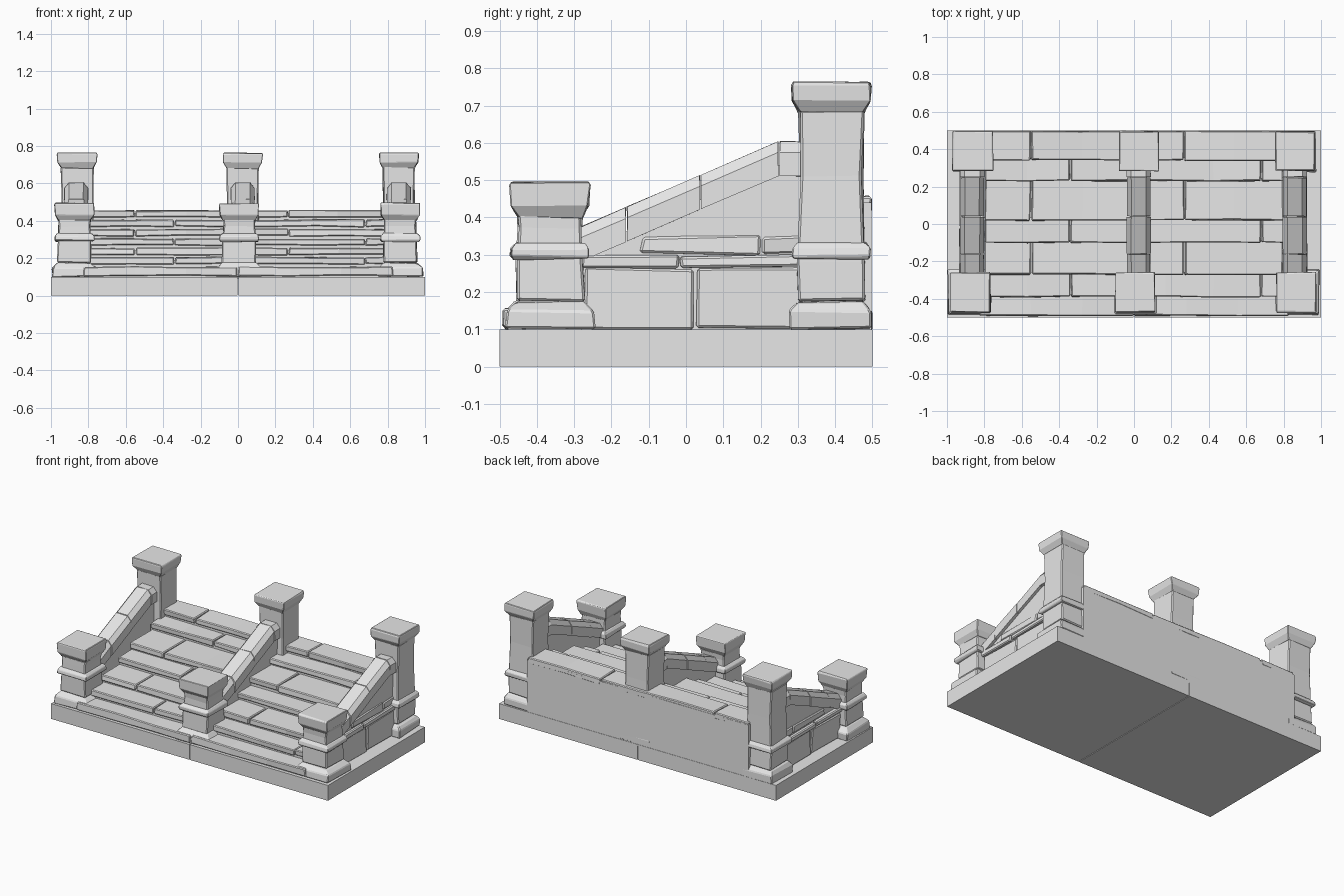
import bpy, bmesh, random
from mathutils import Vector

random.seed(7)
if "Cube" in bpy.data.objects:
    bpy.data.objects.remove(bpy.data.objects["Cube"], do_unlink=True)

# One stone colour for everything
stone = bpy.data.materials.new("grey stone")
stone.use_nodes = True
GREY = (0.8, 0.8, 0.8, 1)
stone.diffuse_color = GREY
stone.node_tree.nodes["Principled BSDF"].inputs["Base Color"].default_value = GREY


def loft(name, rings, rough=0.0, bevel=0.0):
    """Skin a list of matching rings, close both ends, roughen the corners."""
    bm = bmesh.new()

    def place(p):
        v = Vector(p) + Vector(random.uniform(-rough, rough) for _ in range(3))
        v.x = max(-1, min(1, v.x))
        v.y = max(-0.5, min(0.5, v.y))
        return bm.verts.new(v)

    loops = [[place(p) for p in ring] for ring in rings]
    for a, b in zip(loops, loops[1:]):
        for i in range(len(a)):
            j = (i + 1) % len(a)
            bm.faces.new((a[i], a[j], b[j], b[i]))
    bm.faces.new(loops[0])
    bm.faces.new(loops[-1])
    bmesh.ops.recalc_face_normals(bm, faces=bm.faces)
    mesh = bpy.data.meshes.new(name)
    bm.to_mesh(mesh)
    bm.free()
    mesh.materials.append(stone)
    obj = bpy.data.objects.new(name, mesh)
    bpy.context.collection.objects.link(obj)
    if bevel:
        mod = obj.modifiers.new("worn edges", "BEVEL")
        mod.width = bevel
        mod.segments = 1
        mod.limit_method = "ANGLE"
    return obj


def prism(name, outline, x0, x1, cuts=1, **kw):
    """Extrude a (y, z) outline along x."""
    xs = [x0 + (x1 - x0) * i / cuts for i in range(cuts + 1)]
    return loft(name, [[(x, y, z) for y, z in outline] for x in xs], **kw)


def box(name, x, y, z, **kw):
    outline = [(y[0], z[0]), (y[1], z[0]), (y[1], z[1]), (y[0], z[1])]
    return prism(name, outline, x[0], x[1], **kw)


def square_post(name, cx, cy, profile, **kw):
    """Stack square rings given as (half width, height)."""
    corners = ((-1, -1), (1, -1), (1, 1), (-1, 1))
    return loft(name, [[(cx + sx * h, cy + sy * h, z) for sx, sy in corners]
                       for h, z in profile], **kw)


# Plinth slab in two halves
box("base_right", (-1, -0.002), (-0.5, 0.5), (0, 0.1))
box("base_left", (0.002, 1), (-0.5, 0.5), (0, 0.1))

# Stepped core below the treads
fronts = [-0.49, -0.39, -0.27, -0.1, 0.02, 0.23, 0.34]
BACK = 0.498
RISE = 0.05
tops = [0.155 + RISE * i for i in range(len(fronts))]
core = [(BACK, 0.09), (fronts[0] + 0.012, 0.09)]
for i, (y, top) in enumerate(zip(fronts, tops)):
    core.append((y + 0.012, top - 0.015))
    following = fronts[i + 1] + 0.012 if i + 1 < len(fronts) else BACK
    core.append((following, top - 0.015))
prism("stair_core", core, -0.8, 0.8)

# Tread slabs with staggered joints
for i, (y, top) in enumerate(zip(fronts, tops)):
    end = 0.83 if i == 0 else 0.8
    joints = [-0.34, 0.68] if i % 2 else [-0.55, 0.27]
    if i == 0:
        joints = [0]
    edges = [-end] + joints + [end]
    rear = fronts[i + 1] + 0.04 if i + 1 < len(fronts) else 0.498
    for a, b in zip(edges, edges[1:]):
        box("tread_slab", (a + 0.003, b - 0.003), (y, rear),
            (top - (0.05 if i == 0 else 0.037), top),
            cuts=max(1, round((b - a) / 0.25)), rough=0.004, bevel=0.005)

# Pillar outlines: base, lower shaft, belt
lower = [(0.091, 0.175), (0.089, 0.283)]
belt = [(0.099, 0.288), (0.107, 0.296), (0.105, 0.318), (0.092, 0.333)]


def pillar(prefix, cx, cy, foot, neck, top):
    foot_part = [(foot, 0.1), (foot, 0.148), (0.09, 0.173)]
    square_post(prefix + "_foot", cx, cy, foot_part, rough=0.005, bevel=0.005)
    middle = [(0.084, neck * 0.5 + 0.165), (0.086, neck)]
    square_post(prefix + "_shaft", cx, cy, lower + middle, rough=0.004, bevel=0.006)
    square_post(prefix + "_belt", cx, cy, belt, rough=0.003, bevel=0.003)
    cap = [(0.086, neck - 0.01), (0.104, neck + 0.022), (0.107, top - 0.008), (0.103, top)]
    square_post(prefix + "_cap", cx, cy, cap, rough=0.003, bevel=0.003)


for side, fx, bx in (("right", -0.874, -0.86), ("middle", 0.006, 0.025), ("left", 0.868, 0.86)):
    pillar("front_pillar_" + side, fx, -0.365, 0.12, 0.41, 0.495)
    pillar("back_pillar_" + side, bx, 0.39, 0.11, 0.69, 0.763)

# Sloping handrails, split into stones, over panelled walls
path = [(-0.29, 0.372), (-0.16, 0.428), (0.04, 0.514), (0.25, 0.604), (0.32, 0.604)]
HALF, DEEP = 0.065, 0.093


def rail_ring(cx, y, z, s):
    half = HALF * s
    pts = [(-half, -DEEP), (half, -DEEP), (half, -0.03), (half * 0.62, 0),
           (-half * 0.62, 0), (-half, -0.03)]
    return [(cx + px, y, z + pz) for px, pz in pts]


for side, cx in (("right", -0.865), ("middle", 0.025), ("left", 0.86)):
    for n, ((y0, z0), (y1, z1)) in enumerate(zip(path, path[1:])):
        g = 0.002
        s = 1 if n % 2 else 0.96
        slope = (z1 - z0) / (y1 - y0)
        loft("handrail_" + side, [rail_ring(cx, y0 + g, z0 + g * slope, s),
                                  rail_ring(cx, y1 - g, z1 - g * slope, s)], rough=0.0015)
    # Wall panel up to the underside of the rail
    panel = [(-0.28, 0.1), (0.32, 0.1), (0.32, 0.54), (0.25, 0.54), (-0.28, 0.31)]
    prism("wall_panel_" + side, panel, cx - 0.045, cx + 0.045)
    if side == "middle":
        continue
    # Rough courses on the outer walls
    out = 1 if cx > 0 else -1

    def course(name, y, z, depth, rough):
        box(name, (cx, cx + out * depth), y, z, rough=rough, bevel=0.006)

    course("wall_foot_stone", (-0.27, 0.02), (0.1, 0.262), 0.058, 0.006)
    course("wall_foot_stone", (0.025, 0.31), (0.1, 0.262), 0.055, 0.006)
    course("wall_ledge", (-0.28, -0.02), (0.266, 0.3), 0.068, 0.004)
    course("wall_ledge", (-0.016, 0.31), (0.266, 0.298), 0.065, 0.004)
    course("wall_upper_stone", (-0.12, 0.2), (0.302, 0.35), 0.052, 0.006)
    course("wall_upper_stone", (0.206, 0.31), (0.302, 0.35), 0.05, 0.004)
